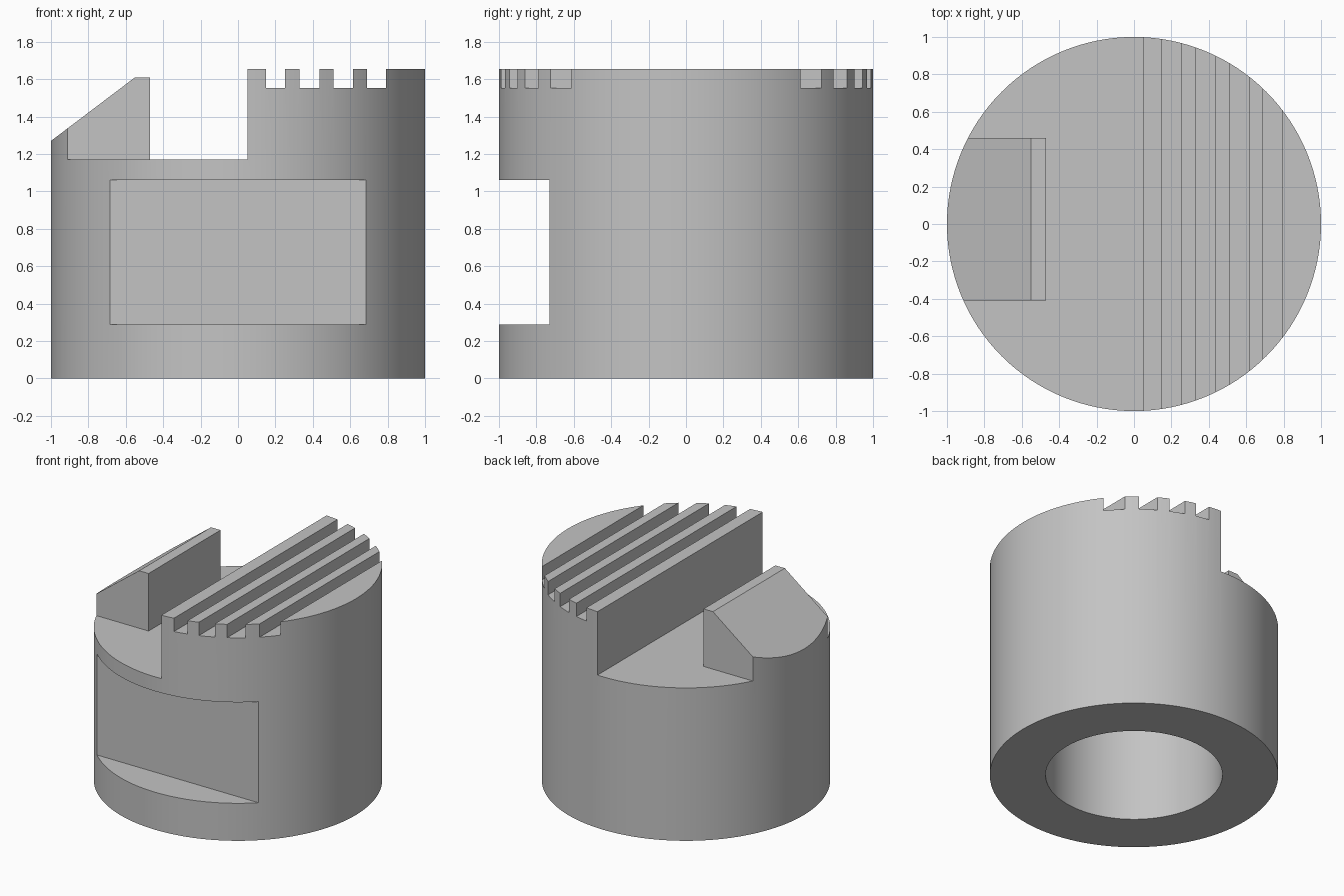
import bpy, bmesh, math

if "Cube" in bpy.data.objects:
    bpy.data.objects.remove(bpy.data.objects["Cube"])

grey = bpy.data.materials.new("plain_grey")
grey.diffuse_color = (0.55, 0.55, 0.55, 1)
grey.use_nodes = True
grey.node_tree.nodes["Principled BSDF"].inputs["Base Color"].default_value = grey.diffuse_color


def cylinder(name, radius, z0, z1, sides=128):
    bpy.ops.mesh.primitive_cylinder_add(vertices=sides, radius=radius, depth=z1 - z0,
                                        location=(0, 0, (z0 + z1) / 2))
    ob = bpy.context.object
    ob.name = name
    return ob


def prism(name, profile, y0, y1):
    """Closed x-z profile extruded along y."""
    bm = bmesh.new()
    face = bm.faces.new([bm.verts.new((x, y0, z)) for x, z in profile])
    new = bmesh.ops.extrude_face_region(bm, geom=[face])["geom"]
    bmesh.ops.translate(bm, vec=(0, y1 - y0, 0),
                        verts=[v for v in new if isinstance(v, bmesh.types.BMVert)])
    bmesh.ops.recalc_face_normals(bm, faces=bm.faces)
    me = bpy.data.meshes.new(name)
    bm.to_mesh(me)
    bm.free()
    ob = bpy.data.objects.new(name, me)
    bpy.context.collection.objects.link(ob)
    return ob


def rect(x0, x1, z0, z1):
    return [(x0, z0), (x1, z0), (x1, z1), (x0, z1)]


def cut(body, cutter):
    cutter.hide_render = True
    mod = body.modifiers.new("cut", 'BOOLEAN')
    mod.operation = 'DIFFERENCE'
    mod.solver = 'EXACT'
    mod.object = cutter
    bpy.context.view_layer.objects.active = body
    bpy.ops.object.modifier_apply(modifier=mod.name)
    bpy.data.objects.remove(cutter)


TOP, LEDGE = 1.655, 1.17
body = cylinder("jaw_body", 1.0, 0, TOP)

# Step down to the ledge, leaving the sloped wedge outline
cut(body, prism("step_cutter", [(-1.1, 1.194), (-0.55, 1.61), (-0.47, 1.61), (-0.47, LEDGE),
                                (0.05, LEDGE), (0.05, 1.8), (-1.1, 1.8)], -1.2, 1.2))
# Trim both ends of the wedge
for y0, y1 in ((-1.2, -0.41), (0.46, 1.2)):
    cut(body, prism("wedge_end_cutter", rect(-1.1, -0.4, LEDGE, 1.8), y0, y1))
# Parallel grooves in the high side
for x0, x1 in ((0.15, 0.25), (0.33, 0.435), (0.51, 0.615), (0.69, 0.79)):
    cut(body, prism("groove_cutter", rect(x0, x1, 1.553, 1.8), -1.2, 1.2))
# Flat pocket in the front
cut(body, prism("front_flat_cutter", rect(-0.9, 0.9, 0.287, 1.06), -1.2, -0.73))
# Blind bore from below
cut(body, cylinder("bore_cutter", 0.613, -0.2, 0.95))

body.data.materials.clear()
body.data.materials.append(grey)
bpy.ops.object.select_all(action='DESELECT')
body.select_set(True)
bpy.context.view_layer.objects.active = body
bpy.ops.object.shade_smooth_by_angle(angle=math.radians(25))
